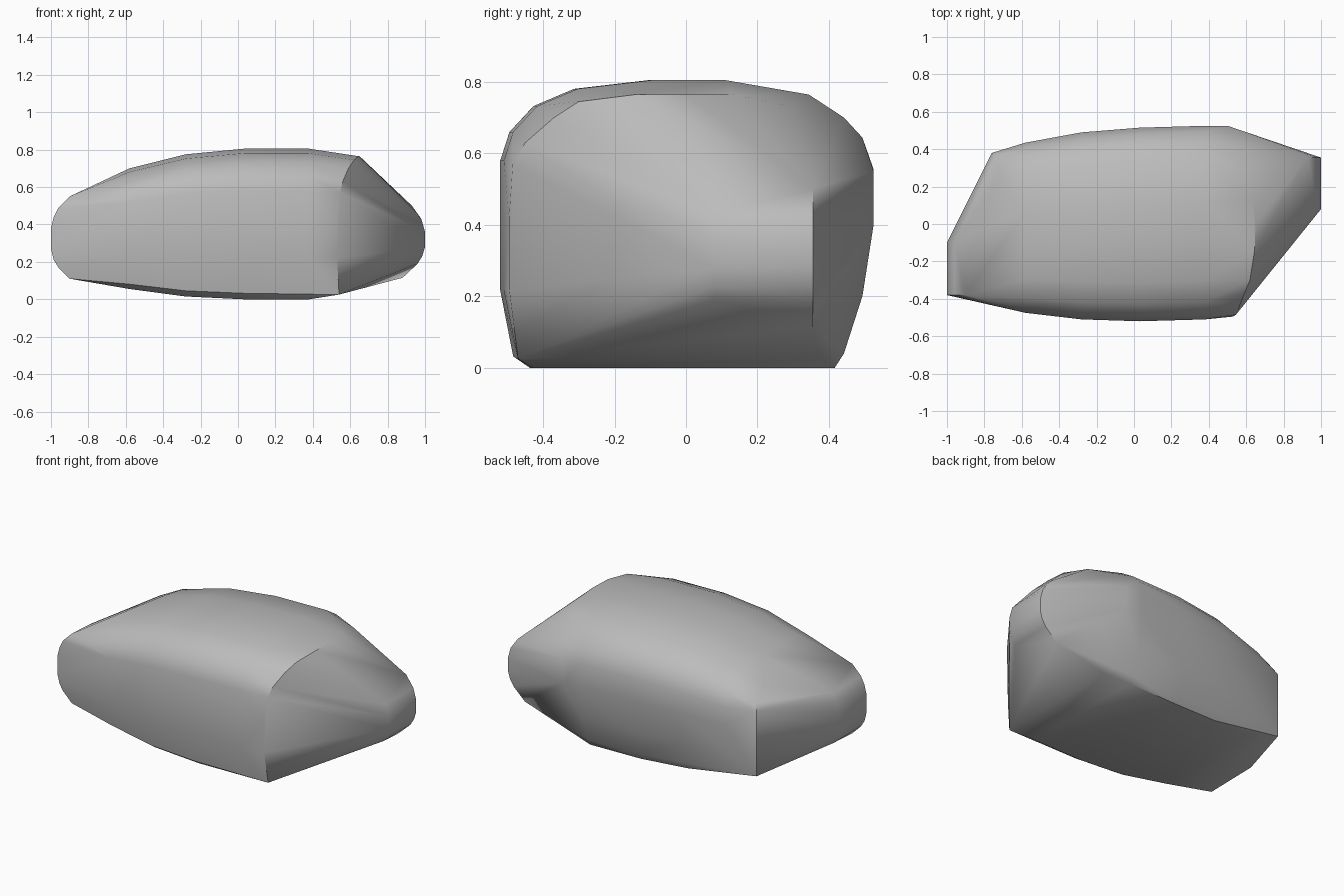
import bpy
import bmesh
import math

cube = bpy.data.objects.get("Cube")
if cube:
    bpy.data.objects.remove(cube, do_unlink=True)

# Stone colour
stone = bpy.data.materials.new("grey stone")
stone.use_nodes = True
GREY = (0.5, 0.5, 0.5, 1)
stone.diffuse_color = GREY
stone.node_tree.nodes["Principled BSDF"].inputs["Base Color"].default_value = GREY

# Unit cross-section of the body: across from front to back, and up
section = [(-.84, 0), (-.93, .04), (-1, .27), (-1, .72), (-.95, .82), (-.82, .91),
           (-.6, .97), (-.2, 1), (.2, 1), (.65, .95), (.84, .87), (.94, .8),
           (1, .69), (1, .52), (.94, .25), (.84, .05), (.79, 0)]

# Body stations: x, front y, back y, bottom z, top z
stations = [(-.58, -.475, .435, .055, .7), (-.28, -.51, .49, .015, .775),
            (.03, -.52, .515, 0, .805), (.38, -.51, .525, 0, .805)]

points = []
for x, front, back, low, high in stations:
    mid, half = (front + back) / 2, (back - front) / 2
    points += [(x, mid + u * half, low + v * (high - low)) for u, v in section]

# Slanted right shoulder and back bulge
points += [(.54, -.47, .025), (.53, -.495, .22), (.53, -.495, .42), (.545, -.485, .57),
           (.56, -.45, .63), (.59, -.37, .7), (.62, -.3, .745), (.645, -.14, .765),
           (.65, 0, .765), (.64, .13, .765), (.6, .3, .73),
           (.5, .525, .4), (.5, .525, .55), (.54, .38, .025)]

# Rounded right nose, shorter towards the front
nose = [(.88, .115), (.96, .19), (.985, .23), (1, .28), (1, .36), (.98, .43), (.93, .5)]
points += [(x, .355, z) for x, z in nose]
points += [(x, .08, z) for x, z in nose[1:-1]]

# Rounded left nose, shorter towards the back
tail = [(-.9, .11), (-.96, .17), (-.985, .21), (-1, .27), (-1, .38), (-.985, .44),
        (-.96, .49), (-.9, .55)]
points += [(x, -.38, z) for x, z in tail]
points += [(x, -.1, z) for x, z in tail[1:-1]]

# Sharp upright corner at the back left
points += [(-.76, .38, .09), (-.76, .38, .5), (-.74, .36, .54), (-.72, .25, .6)]

# Wrap the stone around the construction points
bm = bmesh.new()
for p in points:
    bm.verts.new(p)
hull = bmesh.ops.convex_hull(bm, input=bm.verts)
loose = {g for g in hull["geom_interior"] + hull["geom_unused"]
         if isinstance(g, bmesh.types.BMVert)}
bmesh.ops.delete(bm, geom=list(loose), context='VERTS')
bmesh.ops.dissolve_limit(bm, angle_limit=math.radians(1), verts=bm.verts, edges=bm.edges)
bmesh.ops.recalc_face_normals(bm, faces=bm.faces)
mesh = bpy.data.meshes.new("boulder")
bm.to_mesh(mesh)
bm.free()

boulder = bpy.data.objects.new("boulder", mesh)
bpy.context.collection.objects.link(boulder)
mesh.materials.append(stone)
bpy.ops.object.select_all(action='DESELECT')
bpy.context.view_layer.objects.active = boulder
boulder.select_set(True)
bpy.ops.object.shade_smooth_by_angle(angle=math.radians(35))
